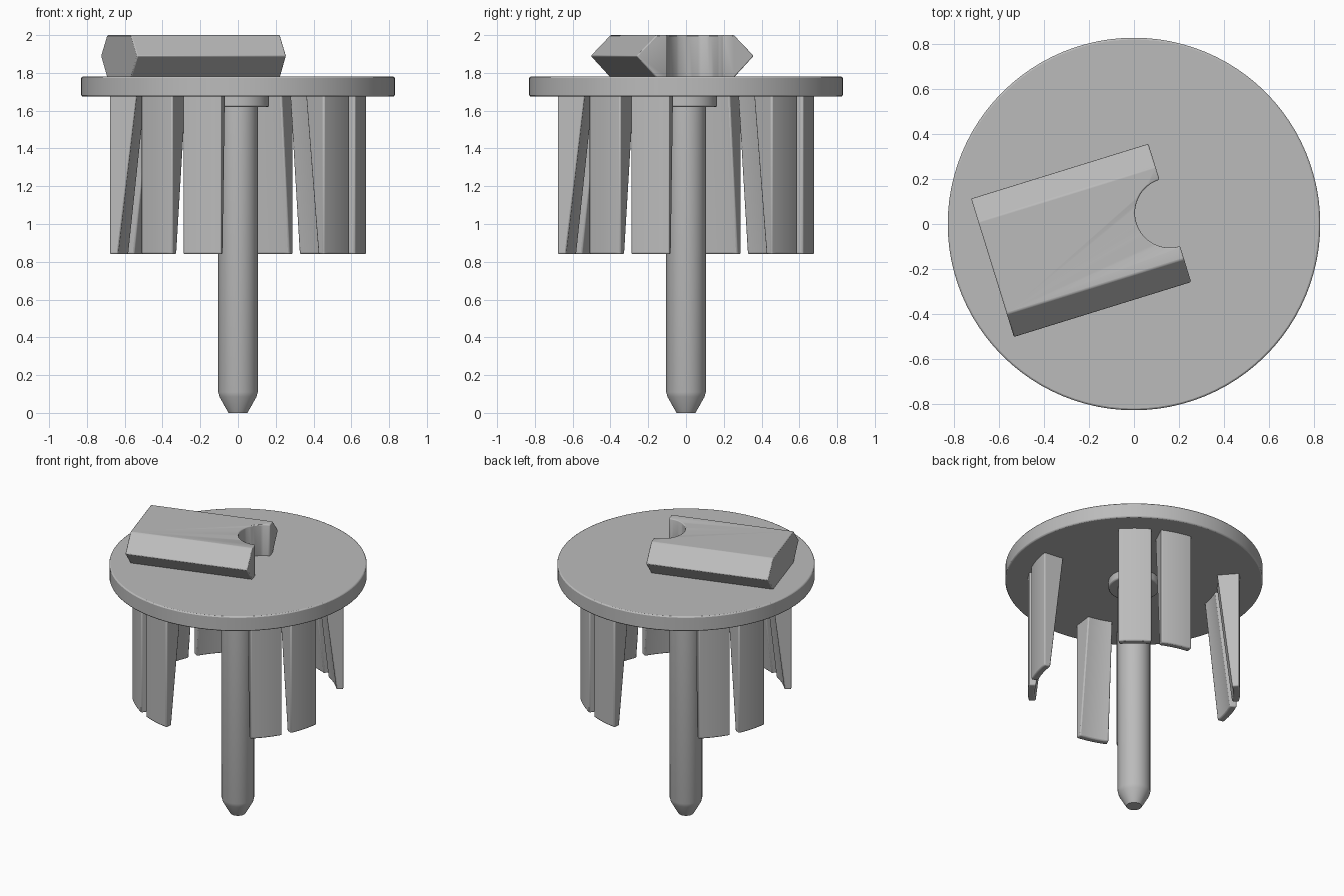
import bpy
import bmesh
from math import radians, sin, cos, pi

old = bpy.data.objects.get("Cube")
if old:
    bpy.data.objects.remove(old, do_unlink=True)

grey = bpy.data.materials.new("plain grey")
grey.use_nodes = True
colour = (0.5, 0.5, 0.5, 1)
grey.diffuse_color = colour
grey.node_tree.nodes["Principled BSDF"].inputs["Base Color"].default_value = colour


def finish(name, bm, bevel=0.0):
    """Turn a bmesh into a smooth-shaded object with softened edges."""
    bmesh.ops.recalc_face_normals(bm, faces=bm.faces)
    mesh = bpy.data.meshes.new(name)
    bm.to_mesh(mesh)
    bm.free()
    mesh.materials.append(grey)
    obj = bpy.data.objects.new(name, mesh)
    bpy.context.collection.objects.link(obj)
    bpy.ops.object.select_all(action='DESELECT')
    obj.select_set(True)
    bpy.context.view_layer.objects.active = obj
    bpy.ops.object.shade_smooth_by_angle(angle=radians(30))
    if bevel:
        mod = obj.modifiers.new("soft edges", 'BEVEL')
        mod.width = bevel
        mod.segments = 2
        mod.limit_method = 'ANGLE'
        mod.angle_limit = radians(35)
    return obj


def lathe(name, profile, sides, bevel=0.0):
    """Stack capped rings of (radius, height) around the z axis."""
    bm = bmesh.new()
    rings = [[bm.verts.new((r * cos(2 * pi * i / sides), r * sin(2 * pi * i / sides), z))
              for i in range(sides)] for r, z in profile]
    for low, high in zip(rings, rings[1:]):
        for i in range(sides):
            j = (i + 1) % sides
            bm.faces.new((low[i], low[j], high[j], high[i]))
    bm.faces.new(rings[0])
    bm.faces.new(rings[-1])
    return finish(name, bm, bevel)


def finger(name, start, end, steps=6):
    """Arc-shaped leg, thick at the plate and thin at its free end."""
    bm = bmesh.new()
    bottom, top = 0.84, 1.69
    sections = []
    for i in range(steps + 1):
        a = radians(start + (end - start) * i / steps)
        sections.append([bm.verts.new((r * cos(a), r * sin(a), z)) for r, z in
                         ((0.685, bottom), (0.685, top), (0.54, top), (0.64, bottom))])
    for s, t in zip(sections, sections[1:]):
        for i in range(4):
            j = (i + 1) % 4
            bm.faces.new((s[i], s[j], t[j], t[i]))
    bm.faces.new(sections[0])
    bm.faces.new(sections[-1])
    return finish(name, bm, 0.008)


# Round plate, collar and pointed pin
lathe("round_plate", [(0.83, 1.675), (0.83, 1.78)], 96, 0.008)
lathe("collar", [(0.165, 1.62), (0.165, 1.68)], 48, 0.008)
lathe("pin", [(0.05, 0), (0.098, 0.085), (0.105, 0.11), (0.105, 1.65)], 48)

# Four pairs of spring fingers
for k in range(4):
    for label, start in (("outer", -138.5), ("inner", -115.2)):
        finger(f"{label}_finger_{k + 1}", start + 90 * k, start + 18 + 90 * k)

# Six-sided grip bar lying along its own x axis
bm = bmesh.new()
section = [(-0.325, 1.89), (-0.215, 2.0), (0.215, 2.0),
           (0.325, 1.89), (0.215, 1.775), (-0.215, 1.775)]
ends = [[bm.verts.new((x, y, z)) for y, z in section] for x in (-0.66, 0.167)]
for i in range(6):
    j = (i + 1) % 6
    bm.faces.new((ends[0][i], ends[0][j], ends[1][j], ends[1][i]))
for end in ends:
    bm.faces.new(end)
bar = finish("grip_bar", bm)

# Round notch cut in the end of the bar
cutter = lathe("notch_cutter", [(0.155, 1.7), (0.155, 2.1)], 64)
cutter.location.x = 0.167
cutter.hide_render = True
bpy.context.view_layer.update()
bpy.context.view_layer.objects.active = bar
cut = bar.modifiers.new("notch", 'BOOLEAN')
cut.operation = 'DIFFERENCE'
cut.solver = 'EXACT'
cut.object = cutter
bpy.ops.object.modifier_apply(modifier=cut.name)
bpy.data.objects.remove(cutter, do_unlink=True)
soft = bar.modifiers.new("soft edges", 'BEVEL')
soft.width = 0.006
soft.segments = 2
soft.limit_method = 'ANGLE'
bar.rotation_euler.z = radians(17.2)
